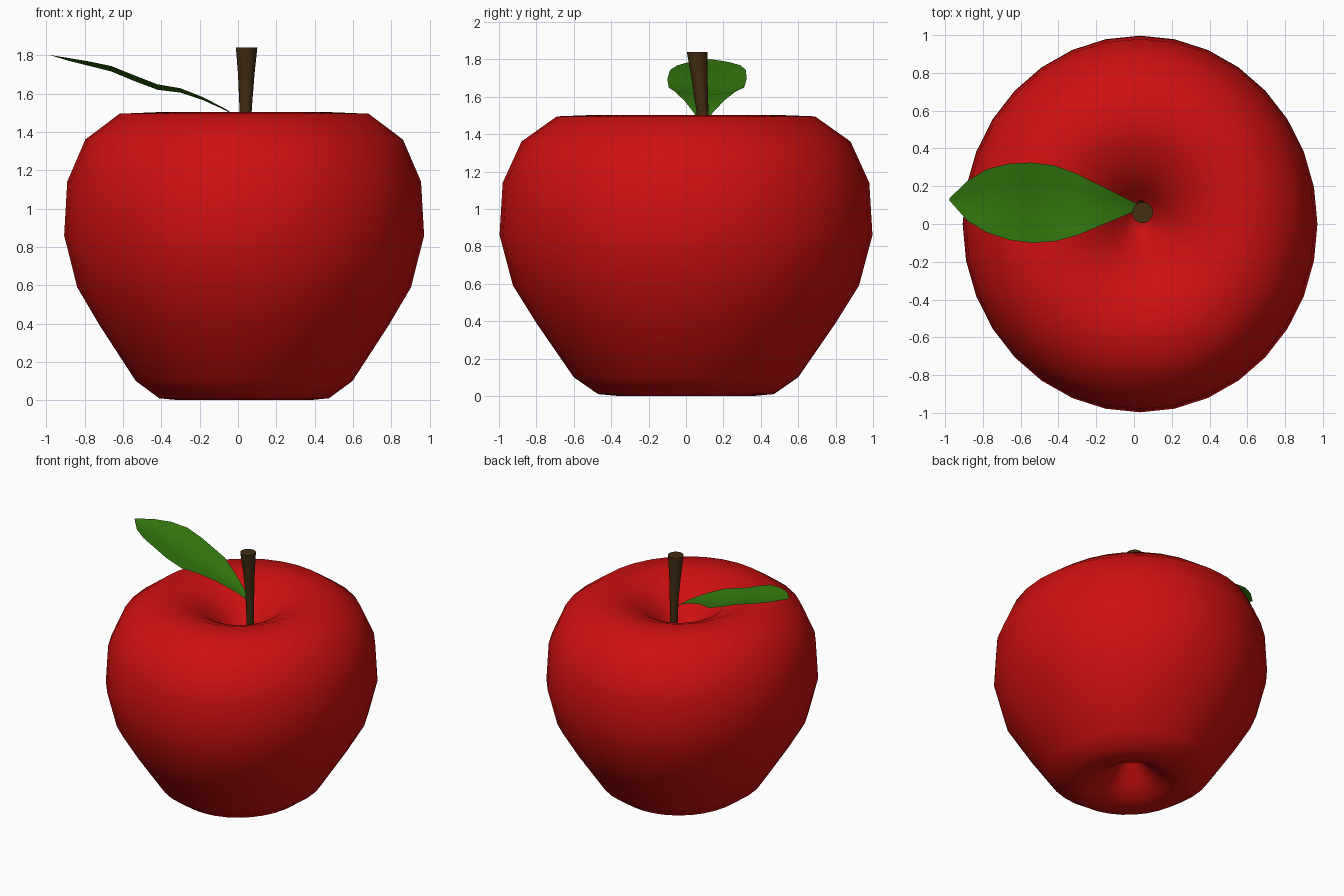
import bpy, bmesh, math
from mathutils import Vector

cube = bpy.data.objects.get("Cube")
if cube:
    bpy.data.objects.remove(cube)


def material(name, rgb):
    m = bpy.data.materials.new(name)
    m.use_nodes = True
    m.diffuse_color = (*rgb, 1)
    bsdf = next(n for n in m.node_tree.nodes if n.type == 'BSDF_PRINCIPLED')
    bsdf.inputs["Base Color"].default_value = (*rgb, 1)
    return m


def finish(bm, name, mat, angle):
    mesh = bpy.data.meshes.new(name)
    bm.to_mesh(mesh)
    bm.free()
    ob = bpy.data.objects.new(name, mesh)
    bpy.context.collection.objects.link(ob)
    mesh.materials.append(mat)
    bpy.ops.object.select_all(action='DESELECT')
    ob.select_set(True)
    bpy.context.view_layer.objects.active = ob
    bpy.ops.object.shade_smooth_by_angle(angle=math.radians(angle))
    return ob


def loft(rings, sides, squash=1.0):
    """Closed solid through (centre, radius) rings; end rings get caps or poles."""
    bm = bmesh.new()
    loops = []
    for centre, r in rings:
        c = Vector(centre)
        if r == 0:
            loops.append([bm.verts.new(c)] * sides)
            continue
        loops.append([bm.verts.new(c + Vector((r * squash * math.cos(a), r * math.sin(a), 0)))
                      for a in (math.tau * i / sides for i in range(sides))])
    for lo, hi in zip(loops, loops[1:]):
        for i in range(sides):
            j = (i + 1) % sides
            quad = list(dict.fromkeys((lo[i], lo[j], hi[j], hi[i])))
            bm.faces.new(quad)
    for loop in (loops[0], loops[-1]):
        if loop[0] is not loop[1]:
            bm.faces.new(loop)
    bmesh.ops.recalc_face_normals(bm, faces=bm.faces)
    return bm


red = material("apple red", (0.62, 0.005, 0.005))
green = material("leaf green", (0.035, 0.2, 0.005))
brown = material("stem brown", (0.055, 0.026, 0.006))

# Fruit body: (radius, height) from the bottom hollow round to the top hollow
profile = [(0, 0.24), (0.07, 0.2), (0.15, 0.1), (0.28, 0.015), (0.36, 0.0), (0.47, 0.01),
           (0.6, 0.1), (0.8, 0.39), (0.925, 0.59), (0.997, 0.86), (0.98, 1.14),
           (0.88, 1.36), (0.69, 1.495), (0.48, 1.503), (0.3, 1.43), (0.17, 1.31),
           (0.08, 1.2), (0, 1.15)]
finish(loft([((0.032, 0, z), r) for r, z in profile], 32, 0.942), "apple_body", red, 80)

# Stem: leaning and flaring towards the top
stem = [((0.035, 0.1, 1.12), 0.026), ((0.038, 0.095, 1.35), 0.028),
        ((0.04, 0.088, 1.52), 0.032), ((0.043, 0.072, 1.7), 0.043), ((0.045, 0.06, 1.84), 0.056)]
finish(loft(stem, 16), "stem", brown, 40)

# Leaf: (x, right edge y, left edge y, midrib height) stations from stem to tip
stations = [(0.03, 0.08, 0.1, 1.45), (-0.06, 0.04, 0.145, 1.51), (-0.18, -0.01, 0.205, 1.565),
            (-0.3, -0.06, 0.265, 1.605), (-0.42, -0.092, 0.31, 1.62), (-0.54, -0.1, 0.325, 1.665),
            (-0.66, -0.085, 0.32, 1.715), (-0.78, -0.045, 0.29, 1.745),
            (-0.88, 0.015, 0.23, 1.77), (-0.978, 0.125, 0.135, 1.8)]
bm = bmesh.new()
cols = 4
rows = []
for x, y0, y1, z in stations:
    row = []
    for k in range(cols + 1):
        t = k / cols
        lift = 0.07 * (y1 - y0) * abs(2 * t - 1)
        row.append(bm.verts.new((x, y0 + (y1 - y0) * t, z + lift)))
    rows.append(row)
for a, b in zip(rows, rows[1:]):
    for k in range(cols):
        bm.faces.new((a[k], a[k + 1], b[k + 1], b[k]))
bmesh.ops.recalc_face_normals(bm, faces=bm.faces)
if sum(f.normal.z for f in bm.faces) < 0:
    bmesh.ops.reverse_faces(bm, faces=bm.faces)
finish(bm, "leaf", green, 60)
